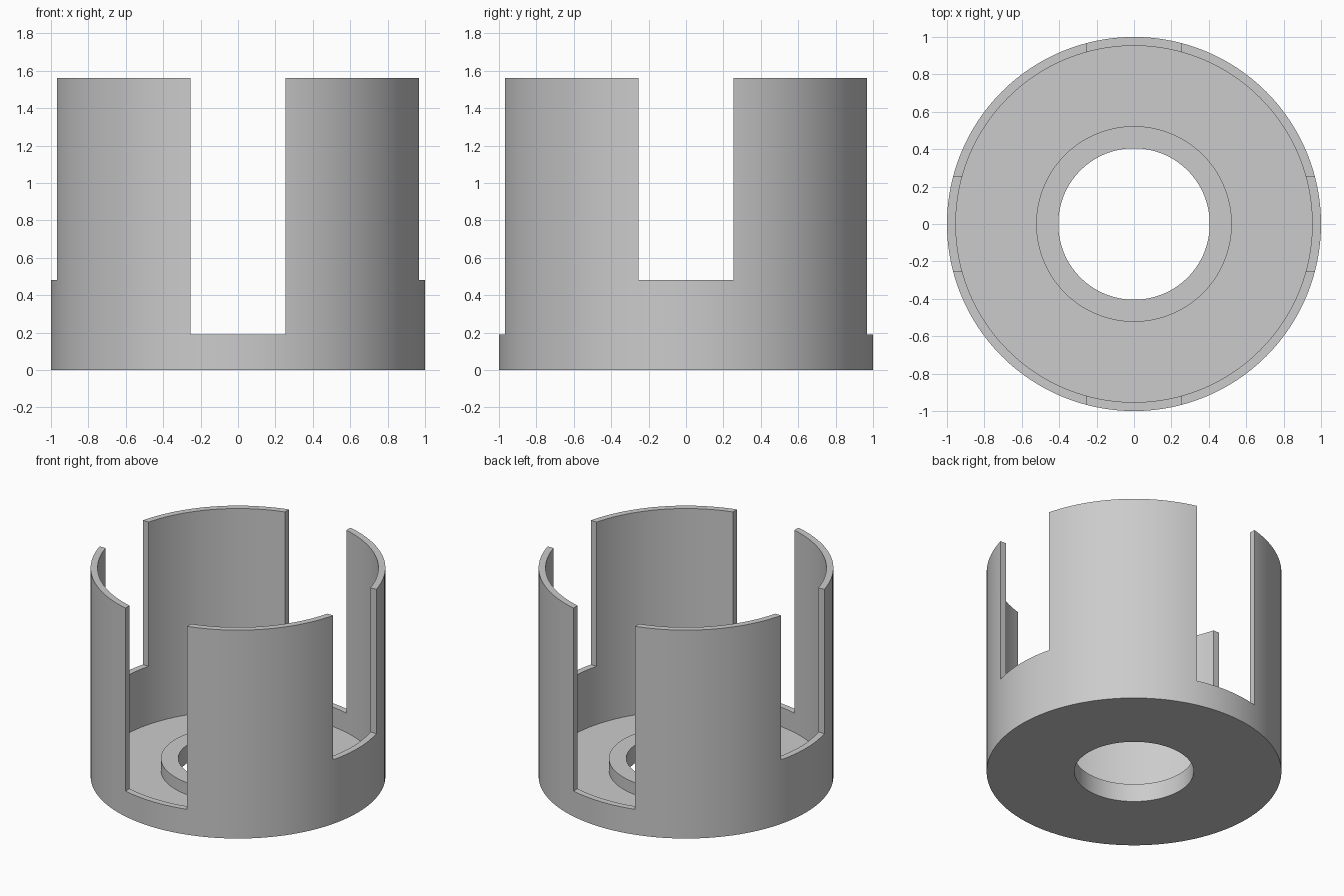
import bpy, bmesh, math

cube = bpy.data.objects.get("Cube")
if cube:
    bpy.data.objects.remove(cube, do_unlink=True)

SEGMENTS = 128
HEIGHT = 1.56
SLOT = 0.51

grey = bpy.data.materials.new("plain_grey")
grey.use_nodes = True
colour = (0.6, 0.6, 0.6, 1)
grey.diffuse_color = colour
grey.node_tree.nodes["Principled BSDF"].inputs["Base Color"].default_value = colour


def make_object(name, bm):
    bmesh.ops.recalc_face_normals(bm, faces=bm.faces)
    mesh = bpy.data.meshes.new(name)
    bm.to_mesh(mesh)
    bm.free()
    obj = bpy.data.objects.new(name, mesh)
    bpy.context.collection.objects.link(obj)
    return obj


def lathe(name, profile):
    """Turn a closed (radius, z) profile about the z axis."""
    bm = bmesh.new()
    rings = []
    for i in range(SEGMENTS):
        a = math.tau * i / SEGMENTS
        rings.append([bm.verts.new((r * math.cos(a), r * math.sin(a), z)) for r, z in profile])
    for i, ring in enumerate(rings):
        following = rings[(i + 1) % SEGMENTS]
        for j in range(len(profile)):
            k = (j + 1) % len(profile)
            bm.faces.new((ring[j], following[j], following[k], ring[k]))
    return make_object(name, bm)


def slot_cutter(name, width, depth, bottom):
    bm = bmesh.new()
    bmesh.ops.create_cube(bm, size=1)
    tall = HEIGHT + 0.2 - bottom
    bmesh.ops.scale(bm, vec=(width, depth, tall), verts=bm.verts)
    bmesh.ops.translate(bm, vec=(0, 0, bottom + tall / 2), verts=bm.verts)
    obj = make_object(name, bm)
    obj.hide_render = True
    return obj


# Round cup: thin wall, flat floor and a raised collar about the centre hole
holder = lathe("slotted_holder", [
    (0.405, 0), (1, 0), (1, HEIGHT), (0.953, HEIGHT),
    (0.953, 0.045), (0.523, 0.045), (0.523, 0.135), (0.405, 0.135),
])
holder.data.materials.append(grey)

# Deep slots front and back, shallower slots at the two sides
bpy.context.view_layer.objects.active = holder
holder.select_set(True)
for cutter in (slot_cutter("front_back_cutter", SLOT, 3, 0.19),
               slot_cutter("side_cutter", 3, SLOT, 0.48)):
    cut = holder.modifiers.new("slot", "BOOLEAN")
    cut.operation = "DIFFERENCE"
    cut.solver = "EXACT"
    cut.object = cutter
    bpy.ops.object.modifier_apply(modifier=cut.name)
    bpy.data.objects.remove(cutter, do_unlink=True)

bpy.ops.object.shade_smooth_by_angle(angle=math.radians(30))
